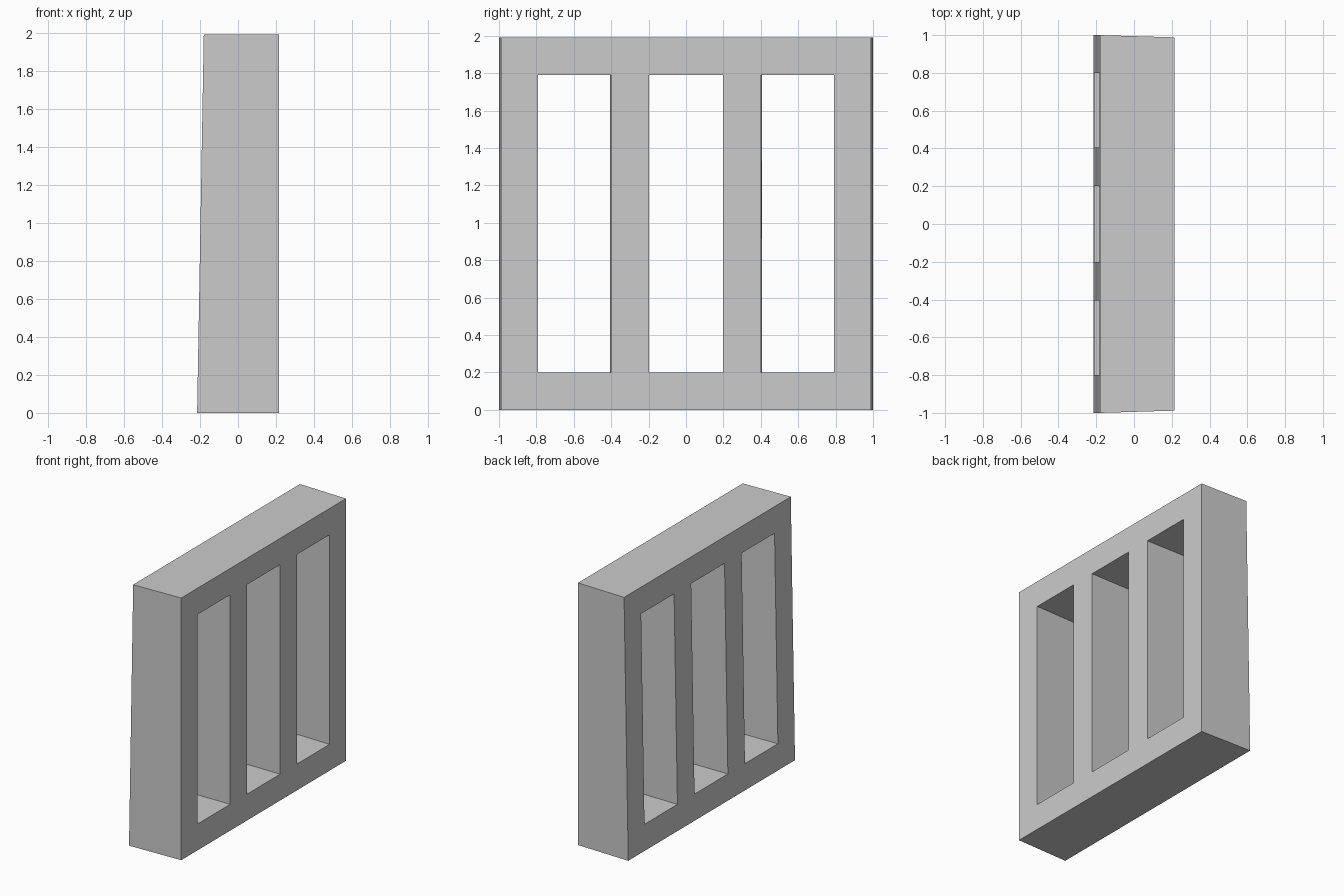
import bpy
import bmesh

default = bpy.data.objects.get("Cube")
if default:
    bpy.data.objects.remove(default, do_unlink=True)

# Single flat grey
grey = bpy.data.materials.new("plain_grey")
grey.use_nodes = True
colour = (0.6, 0.6, 0.6, 1.0)
grey.diffuse_color = colour
grey.node_tree.nodes["Principled BSDF"].inputs["Base Color"].default_value = colour

# Grid lines across and up the frame; odd columns of the middle row are openings
across = [-1.0, -0.8, -0.405, -0.2, 0.2, 0.405, 0.8, 1.0]
up = [0.0, 0.2, 1.79, 1.99]
FRONT_X, BACK_X = 0.215, -0.215
LEAN = 0.035      # how far the back face leans in at the top
TAPER = 0.988     # the front face is slightly narrower

bm = bmesh.new()
grid = [[bm.verts.new((BACK_X, y, z)) for z in up] for y in across]
for i in range(len(across) - 1):
    for j in range(len(up) - 1):
        if j == 1 and i % 2 == 1:
            continue
        bm.faces.new((grid[i][j], grid[i][j + 1], grid[i + 1][j + 1], grid[i + 1][j]))

# Give the frame its depth, then taper the front and lean the back
result = bmesh.ops.extrude_face_region(bm, geom=bm.faces[:], use_keep_orig=True)
front = {v for v in result["geom"] if isinstance(v, bmesh.types.BMVert)}
for v in bm.verts:
    if v in front:
        v.co.x = FRONT_X
        v.co.y *= TAPER
    else:
        v.co.x += LEAN * v.co.z / up[-1]
bmesh.ops.recalc_face_normals(bm, faces=bm.faces[:])

mesh = bpy.data.meshes.new("barred_frame")
bm.to_mesh(mesh)
bm.free()
mesh.materials.append(grey)
frame = bpy.data.objects.new("barred_frame", mesh)
bpy.context.collection.objects.link(frame)
